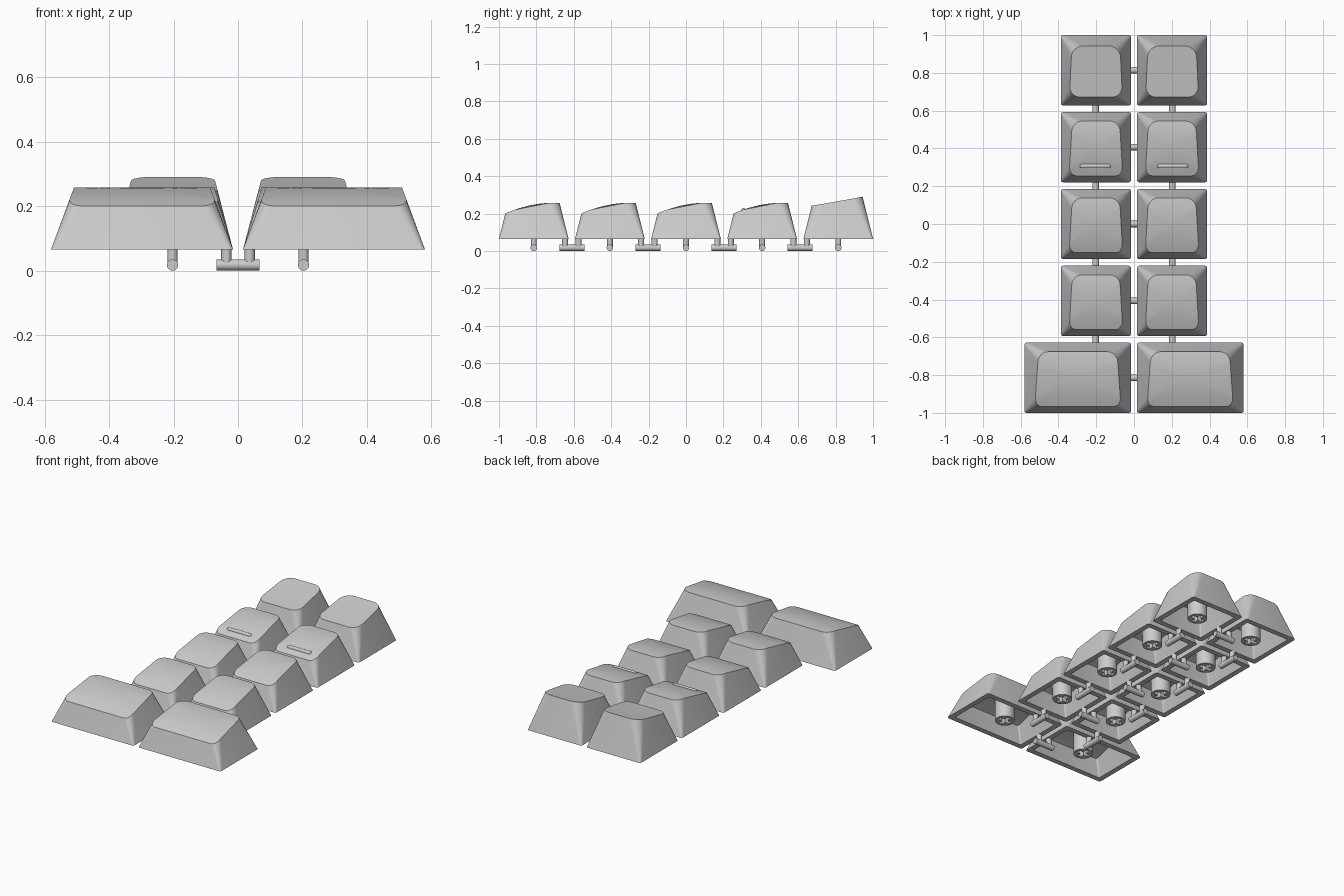
import bpy, bmesh, math
from mathutils import Matrix, Vector

if "Cube" in bpy.data.objects:
    bpy.data.objects.remove(bpy.data.objects["Cube"])

grey = bpy.data.materials.new("light_grey_plastic")
grey.use_nodes = True
grey.diffuse_color = (0.6, 0.6, 0.6, 1)
grey.node_tree.nodes["Principled BSDF"].inputs["Base Color"].default_value = (0.6, 0.6, 0.6, 1)

PITCH = 0.407      # spacing of the rows
HALF = 0.186       # half size of a regular cap
BASE = 0.065       # height of the cap rims
TALL = 0.3         # height where the tapered walls are measured
COLUMN = 0.2015    # x of the regular caps


def finish(name, bm, location):
    bmesh.ops.recalc_face_normals(bm, faces=bm.faces)
    mesh = bpy.data.meshes.new(name)
    bm.to_mesh(mesh)
    bm.free()
    mesh.materials.append(grey)
    obj = bpy.data.objects.new(name, mesh)
    obj.location = location
    bpy.context.collection.objects.link(obj)
    bpy.ops.object.select_all(action="DESELECT")
    obj.select_set(True)
    bpy.context.view_layer.objects.active = obj
    bpy.ops.object.shade_smooth_by_angle(angle=math.radians(30))
    return obj


def loft(bm, rings):
    """Skin a row of closed rings and close both ends."""
    loops = [[bm.verts.new(p) for p in ring] for ring in rings]
    n = len(loops[0])
    for a, b in zip(loops, loops[1:]):
        for i in range(n):
            j = (i + 1) % n
            bm.faces.new((a[i], a[j], b[j], b[i]))
    bm.faces.new(loops[0])
    bm.faces.new(loops[-1])


def rounded_rect(hx, hy, r, z):
    points = []
    for k, (sx, sy) in enumerate(((1, 1), (-1, 1), (-1, -1), (1, -1))):
        for s in range(7):
            a = math.radians(90 * k + 15 * s)
            points.append(Vector((sx * (hx - r) + r * math.cos(a),
                                  sy * (hy - r) + r * math.sin(a), z)))
    return points


def walls(hx, hy, taper, r_low, r_high, top):
    """Bottom outline, and the outline where the tapered walls meet the top."""
    rise = TALL - BASE
    low = rounded_rect(hx, hy, r_low, BASE)
    high = rounded_rect(hx - taper * rise, hy - 0.25 * rise, r_high, TALL)
    rim = []
    for a, b in zip(low, high):
        p = b
        for _ in range(12):
            p = a.lerp(b, (top(p.y) - BASE) / rise)
        rim.append(p)
    return low, rim


def cover(rim, top):
    """Rings from the rim to the middle that follow the top curve."""
    return [[(p.x * s, p.y * s, top(p.y * s)) for p in rim]
            for s in (1, 0.85, 0.7, 0.55, 0.4, 0.25, 0.1)]


def domed_top(y):
    return 0.258 - 0.832 * (y - 0.11) ** 2


def dished_top(y):
    u = y + 0.145
    return 0.242 + 0.15 * u + 0.1 * u * u


def keycap(name, x, y, hx, taper, top):
    def ceiling(v):
        return top(v) - 0.045
    low, rim = walls(hx, HALF, taper, 0.012, 0.065, top)
    in_low, in_rim = walls(hx - 0.033, HALF - 0.033, taper, 0.008, 0.02, ceiling)
    bm = bmesh.new()
    loft(bm, cover(in_rim, ceiling)[::-1] + [in_low, low] + cover(rim, top))
    finish(name, bm, (x, y, 0))


def stem(name, x, y, roof):
    """Round post with a cross-shaped socket."""
    arm, slot, radius = 0.042, 0.0125, 0.057
    corner = math.degrees(math.atan2(slot, arm))
    angles = [math.radians(90 * q + a) for q in range(4)
              for a in (0, corner, 30, 45, 60, 90 - corner)]

    def cross(a):
        f = a % (math.pi / 2)
        f = min(f, math.pi / 2 - f)
        return min(arm / math.cos(f), slot / max(math.sin(f), 1e-6))

    def ring(size, z):
        return [(size(a) * math.cos(a), size(a) * math.sin(a), z) for a in angles]
    bm = bmesh.new()
    loft(bm, [ring(lambda a: radius, roof), ring(lambda a: radius, 0.067),
              ring(cross, 0.067), ring(cross, 0.16)])
    finish(name, bm, (x, y, 0))


def rod(bm, radius, length, matrix):
    bmesh.ops.create_cone(bm, cap_ends=True, segments=20, radius1=radius,
                          radius2=radius, depth=length, matrix=matrix)


def link(name, x, y, turn):
    """Joining bar with two short pins."""
    bm = bmesh.new()
    rod(bm, 0.0175, 0.134, Matrix.Translation((0, 0, 0.0175)) @ Matrix.Rotation(math.pi / 2, 4, "Y"))
    for s in (-1, 1):
        rod(bm, 0.016, 0.055, Matrix.Translation((s * 0.036, 0, 0.045)))
    finish(name, bm, (x, y, 0)).rotation_euler.z = turn


def finger_bar(name, x, y, z):
    """Raised capsule on the top of a cap."""
    bm = bmesh.new()
    bmesh.ops.create_uvsphere(bm, u_segments=16, v_segments=9, radius=0.012,
                              matrix=Matrix.Rotation(math.pi / 2, 4, "Y"))
    for v in bm.verts:
        v.co.x += math.copysign(0.07, v.co.x)
    finish(name, bm, (x, y, z))


for side, label in ((1, "left"), (-1, "right")):
    for row in range(5):
        y = (row - 2) * PITCH
        x, hx, taper, top, kind = COLUMN, HALF, 0.3, domed_top, "keycap"
        if row == 0:
            x, hx, taper, kind = 0.2975, 0.2825, 0.37, "wide_keycap"
        elif row == 4:
            taper, top, kind = 0.26, dished_top, "tall_keycap"
        tag = f"{label}_{row + 1}"
        keycap(f"{kind}_{tag}", side * x, y, hx, taper, top)
        stem(f"stem_{tag}", side * x, y, 0.21)
        # links between the rows
        if row < 4:
            link(f"row_link_{tag}", side * 0.203, y + PITCH / 2, math.pi / 2)
        if row == 3:
            finger_bar(f"finger_bar_{tag}", side * 0.205, y - 0.1, domed_top(-0.1) - 0.003)

# links between the two columns
for row in range(5):
    link(f"column_link_{row + 1}", 0, (row - 2) * PITCH, 0)
